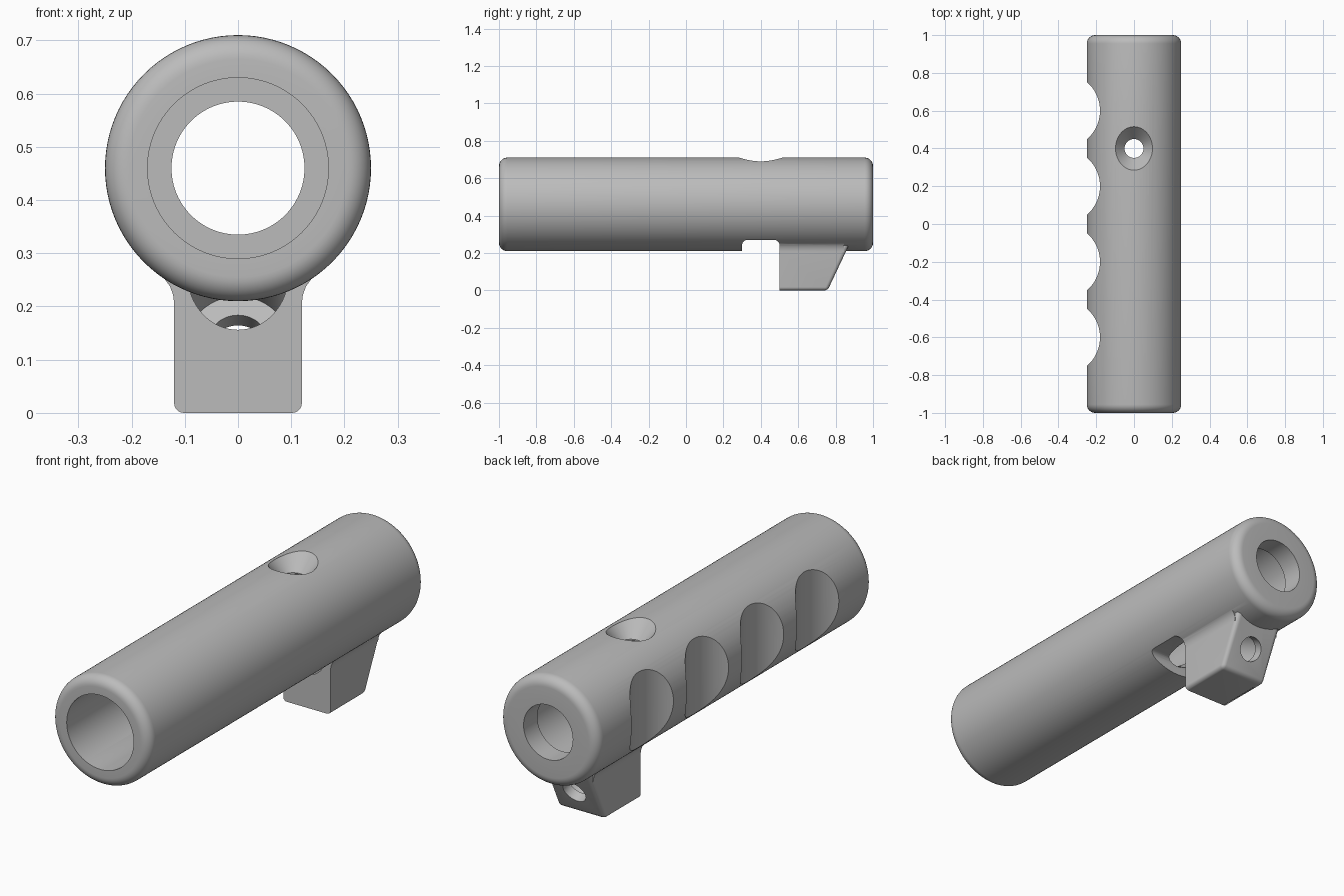
import bpy, bmesh, math
from mathutils import Vector, Matrix

if "Cube" in bpy.data.objects:
    bpy.data.objects.remove(bpy.data.objects["Cube"], do_unlink=True)

AXIS_Z = 0.46      # height of the tube axis
RADIUS = 0.25
SEGS = 96

grey = bpy.data.materials.new("plain grey")
grey.use_nodes = True
COLOUR = (0.5, 0.5, 0.5, 1)
grey.diffuse_color = COLOUR
grey.node_tree.nodes["Principled BSDF"].inputs["Base Color"].default_value = COLOUR


def to_object(name, bm):
    bmesh.ops.recalc_face_normals(bm, faces=bm.faces[:])
    mesh = bpy.data.meshes.new(name)
    bm.to_mesh(mesh)
    bm.free()
    mesh.materials.append(grey)
    ob = bpy.data.objects.new(name, mesh)
    bpy.context.collection.objects.link(ob)
    return ob


def prism(bm, points, direction):
    """Extrude a flat polygon along a direction."""
    face = bm.faces.new([bm.verts.new(p) for p in points])
    new = bmesh.ops.extrude_face_region(bm, geom=[face])["geom"]
    bmesh.ops.translate(bm, vec=direction, verts=[v for v in new if isinstance(v, bmesh.types.BMVert)])


def rod(name, start, end, r1, r2=None, segs=64):
    """Cylinder or cone between two points."""
    start, end = Vector(start), Vector(end)
    d = end - start
    bm = bmesh.new()
    turn = d.to_track_quat('Z', 'Y').to_matrix().to_4x4()
    bmesh.ops.create_cone(bm, cap_ends=True, segments=segs, radius1=r1,
                          radius2=r1 if r2 is None else r2, depth=d.length,
                          matrix=Matrix.Translation((start + end) / 2) @ turn)
    return to_object(name, bm)


def combine(target, other, operation):
    mod = target.modifiers.new("combine", 'BOOLEAN')
    mod.operation = operation
    mod.solver = 'EXACT'
    mod.object = other
    bpy.context.view_layer.objects.active = target
    bpy.ops.object.modifier_apply(modifier=mod.name)
    bpy.data.objects.remove(other, do_unlink=True)


# Tube: turned profile with rounded ends and a stepped bore
ROUND = 0.045
profile = []
for sy in (-1, 1):
    arc = []
    for i in range(9):
        a = math.pi / 2 * i / 8
        arc.append((RADIUS - ROUND + ROUND * math.sin(a), sy * (1 - ROUND + ROUND * math.cos(a))))
    profile += arc if sy < 0 else arc[::-1]
profile += [(0.125, 1), (0.125, 0.9), (0.17, 0.9), (0.17, -1)]
bm = bmesh.new()
verts = [bm.verts.new((r, y, AXIS_Z)) for r, y in profile]
edges = [bm.edges.new((verts[i - 1], verts[i])) for i in range(len(verts))]
bmesh.ops.spin(bm, geom=verts + edges, cent=(0, 0, AXIS_Z), axis=(0, 1, 0),
               angle=math.tau, steps=SEGS, use_merge=True)
bmesh.ops.remove_doubles(bm, verts=bm.verts[:], dist=1e-5)
grip = to_object("grip_tube", bm)

# Lug under the tube with a sloped back and softened edges
bm = bmesh.new()
side = [(0.45, 0), (0.757, 0), (0.875, 0.25), (0.45, 0.25)]
prism(bm, [(-0.12, y, z) for y, z in side], (0.24, 0, 0))
soft = [e for e in bm.edges if not all(v.co.y < 0.46 for v in e.verts)
        and not all(v.co.z > 0.24 for v in e.verts)]
bmesh.ops.bevel(bm, geom=soft, offset=0.018, segments=5, profile=0.5, affect='EDGES')
combine(grip, to_object("lug", bm), 'UNION')

# Small fillets where the lug flares into the tube
for s in (-1, 1):
    bm = bmesh.new()
    flare = [(0.1, 0.2), (0.1199, 0.205), (0.122, 0.222), (0.128, 0.238), (0.138, 0.252), (0.1, 0.256)]
    prism(bm, [(s * x, 0.46, z) for x, z in flare], (0, 0.385, 0))
    combine(grip, to_object("lug_fillet", bm), 'UNION')

# Slot across the underside in front of the lug
bm = bmesh.new()
prism(bm, [(-0.4, y, z) for y, z in [(0.3, -0.1), (0.5, -0.1), (0.5, 0.27), (0.3, 0.27)]], (0.8, 0, 0))
top = [e for e in bm.edges if all(v.co.z > 0.2 for v in e.verts)
       and abs(e.verts[0].co.x - e.verts[1].co.x) > 0.5]
bmesh.ops.bevel(bm, geom=top, offset=0.028, segments=6, profile=0.5, affect='EDGES')
combine(grip, to_object("slot_cutter", bm), 'DIFFERENCE')

# Finger grooves along one side
for y in (-0.6, -0.2, 0.2, 0.6):
    combine(grip, rod("groove_cutter", (-0.38, y, 0), (-0.38, y, 0.9), 0.2, segs=96), 'DIFFERENCE')

# Countersunk hole in the top
combine(grip, rod("hole_cutter", (0, 0.4, 0.45), (0, 0.4, 0.8), 0.05), 'DIFFERENCE')
combine(grip, rod("countersink_cutter", (0, 0.4, 0.635), (0, 0.4, 0.735), 0.05, 0.137), 'DIFFERENCE')

# Slanted counterbored screw hole through the lug
along = Vector((0, -0.903, 0.429))
outer = Vector((0, 0.808, 0.115))
combine(grip, rod("counterbore_cutter", outer + along * 0.042, outer + along * 0.62, 0.095), 'DIFFERENCE')
combine(grip, rod("screw_hole_cutter", outer - along * 0.1, outer + along * 0.1, 0.056), 'DIFFERENCE')

bpy.ops.object.select_all(action='DESELECT')
grip.select_set(True)
bpy.context.view_layer.objects.active = grip
bpy.ops.object.shade_smooth_by_angle(angle=math.radians(30))
